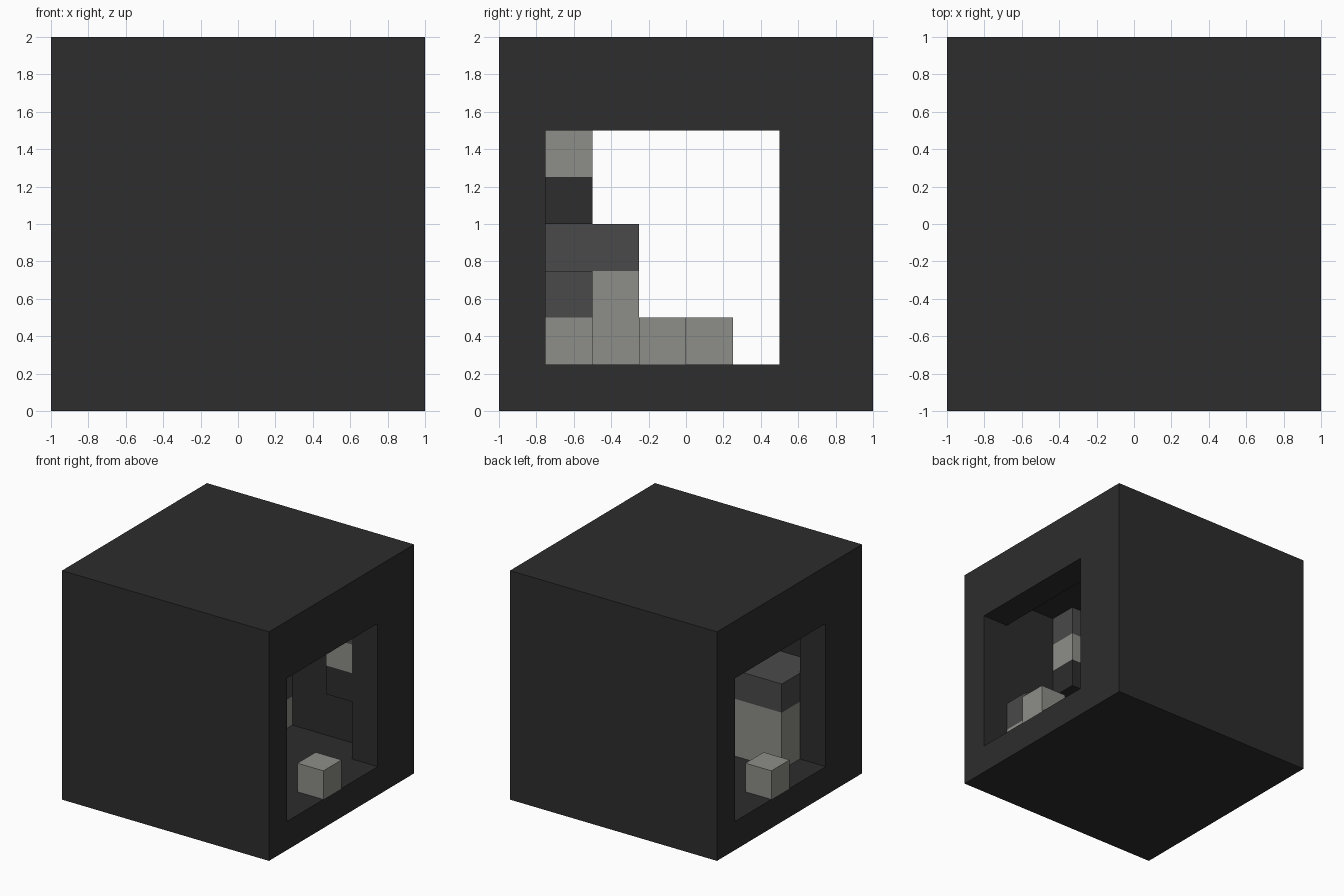
import bpy
import bmesh
from mathutils import Vector

U = 0.25  # one block

if "Cube" in bpy.data.objects:
    bpy.data.objects.remove(bpy.data.objects["Cube"], do_unlink=True)


def material(name, color):
    mat = bpy.data.materials.new(name)
    mat.use_nodes = True
    mat.diffuse_color = (*color, 1)
    mat.node_tree.nodes["Principled BSDF"].inputs["Base Color"].default_value = (*color, 1)
    return mat


DARK = material("charcoal", (0.026, 0.026, 0.026))
MID = material("slate grey", (0.068, 0.068, 0.068))
LIGHT = material("stone grey", (0.27, 0.27, 0.246))


def box(name, x, y, z, mat):
    """Box from (low, high) ranges given in blocks."""
    low, high = (Vector(p) * U for p in zip(x, y, z))
    bm = bmesh.new()
    bmesh.ops.create_cube(bm, size=1)
    for v in bm.verts:
        v.co = (low + high) / 2 + v.co * (high - low)
    mesh = bpy.data.meshes.new(name)
    bm.to_mesh(mesh)
    bm.free()
    mesh.materials.append(mat)
    obj = bpy.data.objects.new(name, mesh)
    bpy.context.collection.objects.link(obj)
    return obj


def cut(target, x, y, z):
    cutter = box("cutter", x, y, z, DARK)
    cutter.hide_render = True
    mod = target.modifiers.new("opening", "BOOLEAN")
    mod.operation, mod.solver, mod.object = "DIFFERENCE", "EXACT", cutter
    bpy.context.view_layer.objects.active = target
    bpy.ops.object.modifier_apply(modifier=mod.name)
    bpy.data.objects.remove(cutter, do_unlink=True)


def stack(name, x, y, base, mats):
    """Column of one-block layers, bottom to top."""
    for i, mat in enumerate(mats):
        box(f"{name}_{i + 1}", x, y, (base + i, base + i + 1), mat)


# Hollow shell with one opening in each side wall
shell = box("shell", (-4, 4), (-4, 4), (0, 8), DARK)
cut(shell, (-3, 3), (-3, 3), (1, 7))
cut(shell, (2, 5), (-3, 2), (1, 6))
cut(shell, (-5, -2), (-2, 3), (1, 6))

# Small blocks on the two sills
box("left_sill_block", (3, 4), (-1, 0), (1, 2), LIGHT)
box("right_sill_block", (-4, -3), (0, 1), (1, 2), LIGHT)

# Wide pier against the front wall
box("pier_base", (-3, -1), (-3, -1), (1, 3), LIGHT)
box("pier_cap", (-3, -1), (-3, -1), (3, 4), MID)

# Columns standing on the floor
stack("front_short_column", (2, 3), (-3, -2), 1, (LIGHT, MID))
stack("back_short_column", (-1, 0), (2, 3), 1, (LIGHT, MID))

# Columns hanging from the ceiling
stack("front_hanging_column", (0, 1), (-3, -2), 4, (DARK, LIGHT, MID))
stack("back_hanging_column", (2, 3), (2, 3), 3, (DARK, LIGHT, MID, MID))
